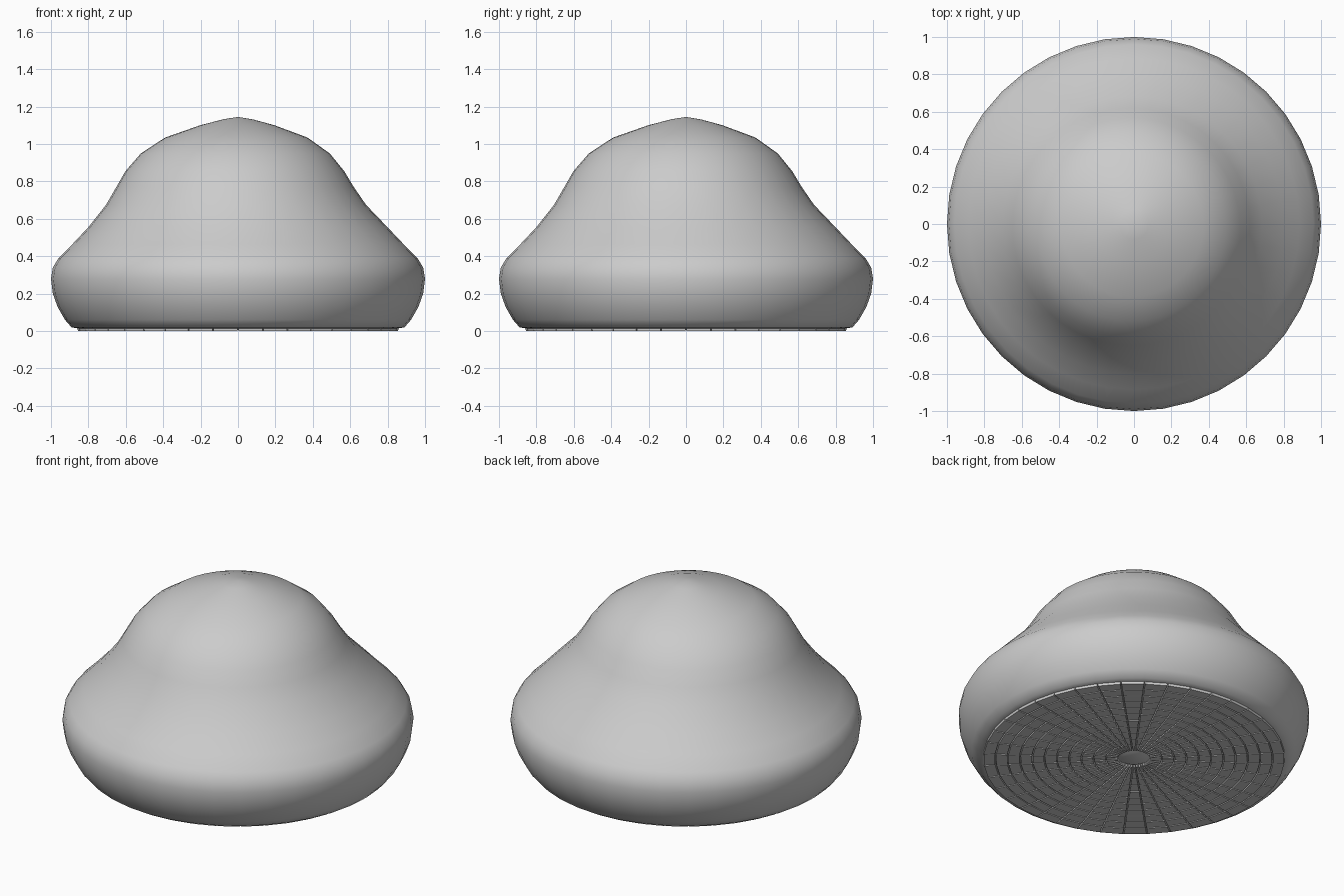
import bpy
import bmesh
import math

cube = bpy.data.objects.get("Cube")
if cube:
    bpy.data.objects.remove(cube)

SEGMENTS = 40
BASE_Z = 0.015
BASE_R = 0.86
HUB_R = 0.09
RINGS = 11


def ring(bm, radius, z, shift=0.0):
    """One circle of vertices, moved diagonally by shift."""
    return [bm.verts.new((radius * math.cos(math.tau * i / SEGMENTS) - shift,
                          radius * math.sin(math.tau * i / SEGMENTS) - shift, z))
            for i in range(SEGMENTS)]


def bridge(bm, a, b):
    """Quads between two circles."""
    return [bm.faces.new((a[i], a[(i + 1) % SEGMENTS], b[(i + 1) % SEGMENTS], b[i]))
            for i in range(SEGMENTS)]


def finish(bm, name, angle):
    bmesh.ops.recalc_face_normals(bm, faces=bm.faces)
    mesh = bpy.data.meshes.new(name)
    bm.to_mesh(mesh)
    bm.free()
    obj = bpy.data.objects.new(name, mesh)
    bpy.context.collection.objects.link(obj)
    bpy.ops.object.select_all(action="DESELECT")
    obj.select_set(True)
    bpy.context.view_layer.objects.active = obj
    bpy.ops.object.shade_smooth_by_angle(angle=math.radians(angle))
    return obj


# Turned body: wide rounded rim below a slightly off-centre crown
profile = [(BASE_R, BASE_Z), (0.89, 0.02), (0.925, 0.06), (0.965, 0.13), (0.99, 0.2),
           (1.0, 0.28), (0.99, 0.34), (0.96, 0.39), (0.885, 0.465), (0.8, 0.555),
           (0.695, 0.675), (0.635, 0.77), (0.585, 0.855), (0.505, 0.95),
           (0.38, 1.035), (0.2, 1.1), (0.08, 1.132)]
bm = bmesh.new()
loops = []
for radius, z in profile:
    lean = 0.017 * math.sin(math.pi * min(max((z - 0.55) / 0.59, 0), 1))
    loops.append(ring(bm, radius, z, lean))
for lower, upper in zip(loops, loops[1:]):
    bridge(bm, lower, upper)
tip = bm.verts.new((0, 0, 1.145))
for i in range(SEGMENTS):
    bm.faces.new((loops[-1][i], loops[-1][(i + 1) % SEGMENTS], tip))
finish(bm, "body", 60)

# Underside: concentric rows of small raised pads around a round hub
bm = bmesh.new()
loops = [ring(bm, HUB_R + (BASE_R - HUB_R) * k / RINGS, BASE_Z) for k in range(RINGS + 1)]
pads = []
for inner, outer in zip(loops, loops[1:]):
    pads += bridge(bm, outer, inner)
hub = bm.faces.new(list(reversed(loops[0])))
bmesh.ops.recalc_face_normals(bm, faces=bm.faces)
if hub.normal.z > 0:
    bmesh.ops.reverse_faces(bm, faces=bm.faces)
bmesh.ops.inset_individual(bm, faces=pads, thickness=0.003)
bmesh.ops.inset_individual(bm, faces=pads, thickness=0.002, depth=BASE_Z)
bmesh.ops.inset_individual(bm, faces=[hub], thickness=0.02, depth=0.01)
mesh_name = "pad_underside"
underside = finish(bm, mesh_name, 30)
if underside.data.polygons[0].normal.z > 0:
    underside.data.flip_normals()
